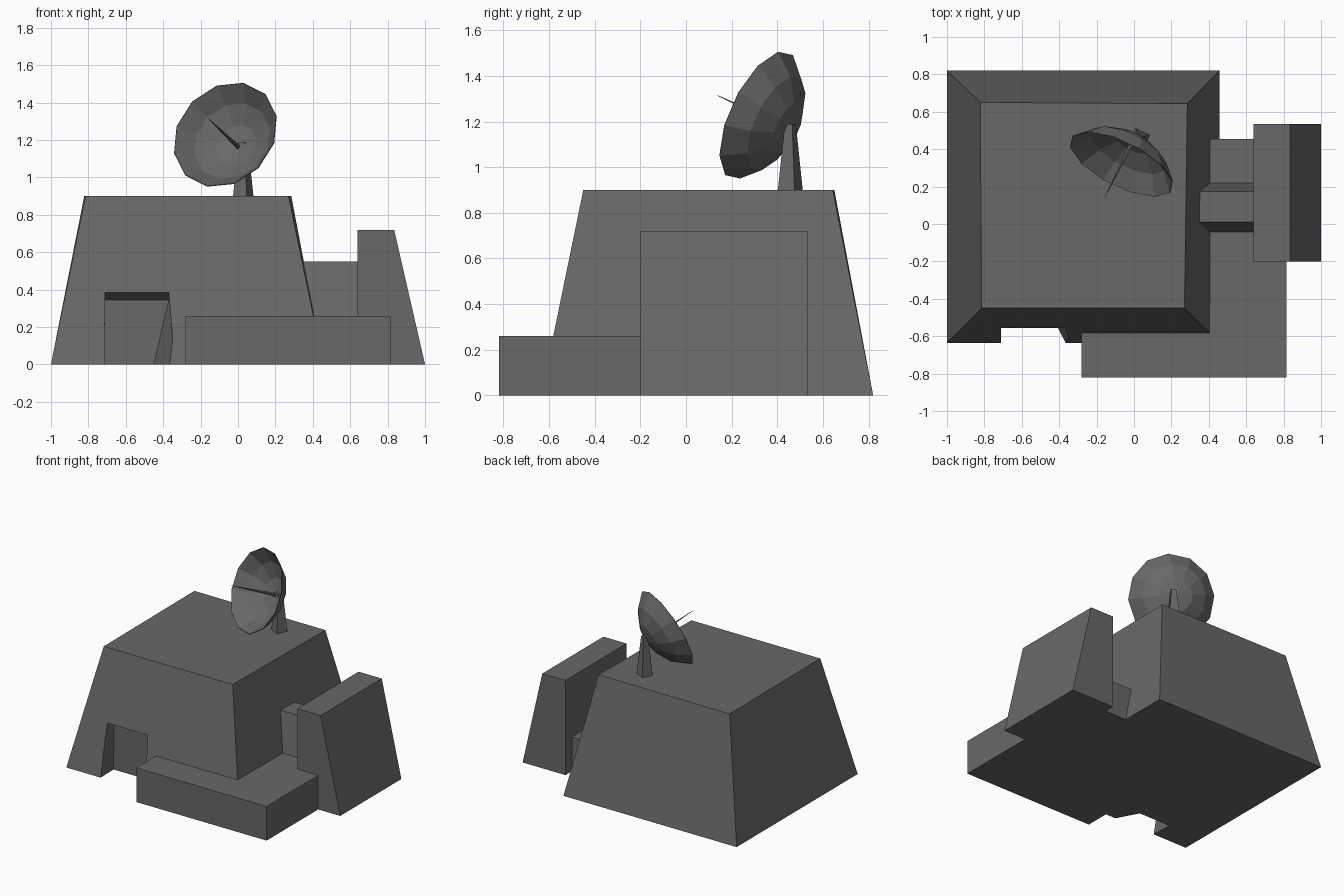
import bpy, bmesh, math
from mathutils import Vector, Matrix

if "Cube" in bpy.data.objects:
    bpy.data.objects.remove(bpy.data.objects["Cube"], do_unlink=True)

grey = bpy.data.materials.new("dark_grey")
grey.use_nodes = True
grey.diffuse_color = (0.14, 0.14, 0.14, 1)
grey.node_tree.nodes["Principled BSDF"].inputs["Base Color"].default_value = grey.diffuse_color


def finish(name, bm):
    """Turn a bmesh into a flat shaded object."""
    mesh = bpy.data.meshes.new(name)
    bm.to_mesh(mesh)
    bm.free()
    mesh.materials.append(grey)
    obj = bpy.data.objects.new(name, mesh)
    bpy.context.collection.objects.link(obj)
    return obj


def hull_block(name, bottom, top):
    """Six sided block between two four-cornered loops."""
    bm = bmesh.new()
    low = [bm.verts.new(p) for p in bottom]
    high = [bm.verts.new(p) for p in top]
    bm.faces.new(low[::-1])
    bm.faces.new(high)
    for i in range(4):
        j = (i + 1) % 4
        bm.faces.new((low[i], low[j], high[j], high[i]))
    bmesh.ops.recalc_face_normals(bm, faces=bm.faces)
    return finish(name, bm)


def rect(x0, x1, y0, y1, z):
    return [(x0, y0, z), (x1, y0, z), (x1, y1, z), (x0, y1, z)]


# Main building with sloping walls
building = hull_block(
    "main_building", rect(-1, 0.457, -0.635, 0.82, 0),
    [(-0.815, -0.45, 0.9), (0.27, -0.45, 0.9), (0.285, 0.643, 0.9), (-0.822, 0.65, 0.9)])

# Doorway recess with a sloping ceiling
cutter = hull_block(
    "doorway_cutter",
    [(-0.71, -0.7, -0.02), (-0.335, -0.7, -0.02), (-0.455, -0.475, -0.02), (-0.715, -0.475, -0.02)],
    [(-0.71, -0.7, 0.456), (-0.37, -0.7, 0.456), (-0.37, -0.475, 0.345), (-0.71, -0.475, 0.345)])
cutter.hide_render = True
cutter.display_type = 'WIRE'
cutter.hide_set(True)
cut = building.modifiers.new("doorway", 'BOOLEAN')
cut.operation = 'DIFFERENCE'
cut.solver = 'EXACT'
cut.object = cutter

# Low platform, side annex and the duct joining it to the building
hull_block("platform", rect(-0.28, 0.815, -0.82, 0.455, 0), rect(-0.28, 0.815, -0.82, 0.455, 0.26))
hull_block("side_annex", rect(0.64, 1, -0.2, 0.535, 0), rect(0.64, 0.835, -0.2, 0.535, 0.72))
hull_block("connecting_duct", rect(0.3, 0.66, -0.045, 0.22, 0.255), rect(0.3, 0.66, 0.01, 0.175, 0.55))

# Dish frame: axis points forward, up and to one side
axis = Vector((-0.41, -0.82, 0.39)).normalized()
side = Vector((-axis.y, axis.x, 0)).normalized()
up = axis.cross(side)
apex = Vector((0.002, 0.459, 1.162))
frame = Matrix((side, up, axis)).transposed().to_4x4()
frame.translation = apex

# Dish: shallow spherical cap
SIDES, RINGS, RADIUS, SPAN = 12, 3, 0.357, math.radians(58.4)
bm = bmesh.new()
centre = bm.verts.new((0, 0, 0))
previous = None
for k in range(1, RINGS + 1):
    tilt = SPAN * k / RINGS
    r, h = RADIUS * math.sin(tilt), RADIUS * (1 - math.cos(tilt))
    ring = []
    for i in range(SIDES):
        a = math.tau * i / SIDES + math.radians(9.3)
        ring.append(bm.verts.new((r * math.sin(a), r * math.cos(a), h)))
    for i in range(SIDES):
        j = (i + 1) % SIDES
        if previous:
            bm.faces.new((ring[i], previous[i], previous[j], ring[j]))
        else:
            bm.faces.new((centre, ring[j], ring[i]))
    previous = ring
bmesh.ops.recalc_face_normals(bm, faces=bm.faces)
bm.transform(frame)
dish = finish("dish", bm)
shell = dish.modifiers.new("thin_shell", 'SOLIDIFY')
shell.thickness = 0.004
shell.offset = 0

# Antenna needle on the dish axis
bm = bmesh.new()
bmesh.ops.create_cone(bm, cap_ends=True, segments=6, radius1=0.013, radius2=0.001, depth=0.39,
                      matrix=frame @ Matrix.Translation((0, 0, 0.195)))
finish("antenna_needle", bm)


# Tapered post turned to match the dish
def turned_square(half, z):
    mid = Vector((0.028, 0.457, z))
    back = Vector((-side.y, side.x, 0))
    return [mid + half * (a * side + b * back) for a, b in ((-1, -1), (1, -1), (1, 1), (-1, 1))]


hull_block("dish_post", turned_square(0.041, 0.895), turned_square(0.018, 1.19))
